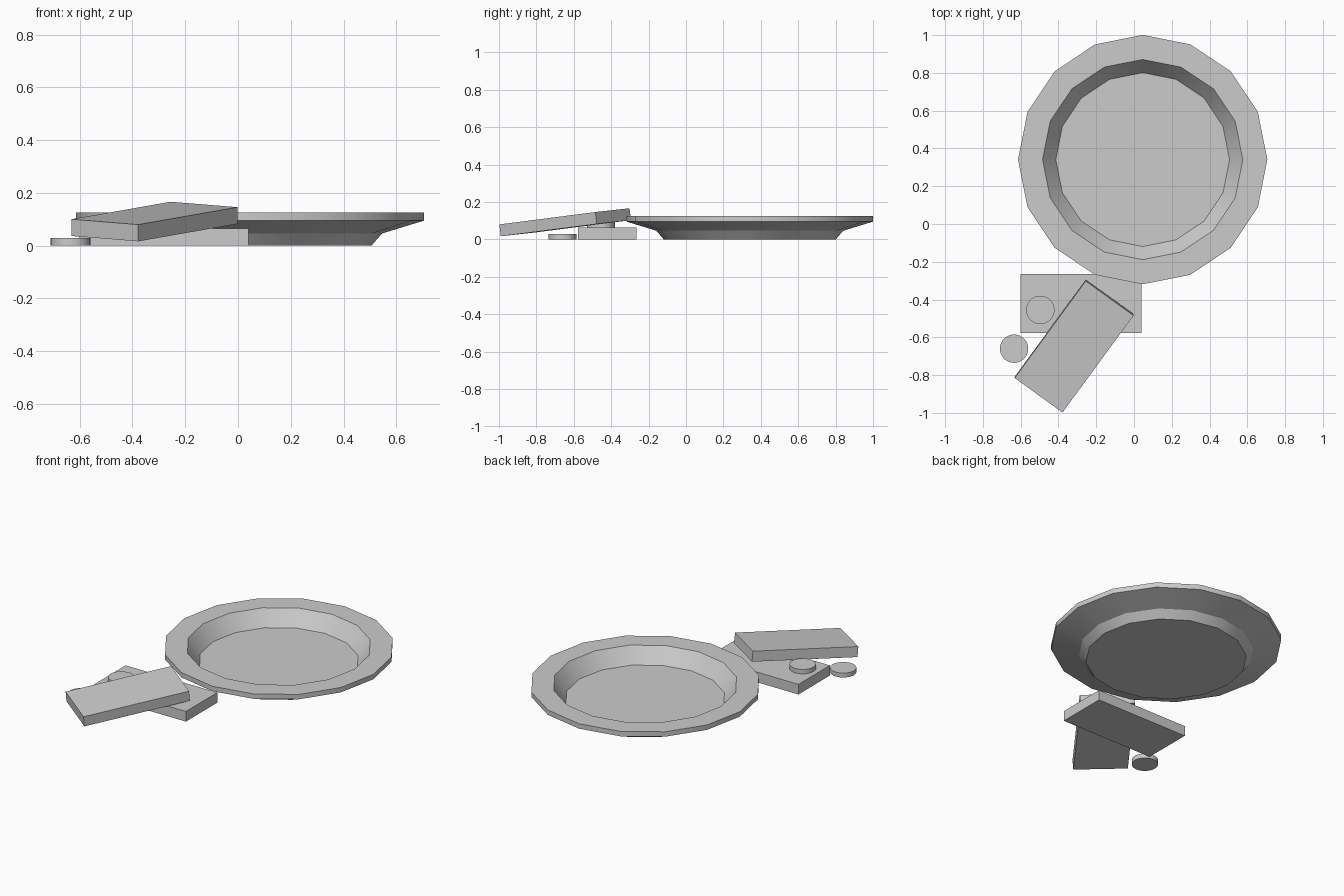
import bpy, bmesh, math
from mathutils import Vector, Matrix

if "Cube" in bpy.data.objects:
    bpy.data.objects.remove(bpy.data.objects["Cube"])


def make_object(name, bm, smooth=False):
    bmesh.ops.recalc_face_normals(bm, faces=bm.faces)
    mesh = bpy.data.meshes.new(name)
    bm.to_mesh(mesh)
    bm.free()
    ob = bpy.data.objects.new(name, mesh)
    bpy.context.collection.objects.link(ob)
    if smooth:
        bpy.ops.object.select_all(action='DESELECT')
        ob.select_set(True)
        bpy.context.view_layer.objects.active = ob
        bpy.ops.object.shade_smooth_by_angle(angle=math.radians(25))
    return ob


def lathe(name, profile, center, sides):
    # Rings from a closed (radius, height) profile, capped at both ends
    bm = bmesh.new()
    rings = []
    for r, z in profile:
        rings.append([bm.verts.new((center[0] + r * math.cos(math.tau * i / sides),
                                    center[1] + r * math.sin(math.tau * i / sides),
                                    center[2] + z)) for i in range(sides)])
    for a, b in zip(rings, rings[1:]):
        for i in range(sides):
            j = (i + 1) % sides
            bm.faces.new((a[i], a[j], b[j], b[i]))
    bm.faces.new(rings[0])
    bm.faces.new(rings[-1])
    return make_object(name, bm, True)


BAR = (0.64, 0.313, 0.064)


def bar(name, matrix):
    bm = bmesh.new()
    bmesh.ops.create_cube(bm, size=1, matrix=matrix @ Matrix.Diagonal((*BAR, 1)))
    return make_object(name, bm)


# Plate: foot, flared underside, rim, sloped well, floor
lathe("plate", [(0.46, 0), (0.50, 0.046), (0.66, 0.095), (0.66, 0.126),
                (0.53, 0.126), (0.46, 0.032)], (0.046, 0.341, 0), 16)

# Bar lying flat
bar("flat_bar", Matrix.Translation((-0.28, -0.42, BAR[2] / 2)))

# Bar leaning on the disc
along = Vector((0.376, 0.513, 0.066)).normalized()
up = Vector((0.254, -0.18, -0.02)).cross(along).normalized()
across = up.cross(along)
pose = Matrix((along, across, up)).transposed().to_4x4()
pose.translation = Vector((-0.317, -0.65, 0.123)) - up * BAR[2] / 2
bar("leaning_bar", pose)

# Small discs
for name, pos in (("disc_ground", (-0.635, -0.66, 0)),
                  ("disc_on_bar", (-0.496, -0.455, BAR[2]))):
    lathe(name, [(0.075, 0), (0.075, 0.028)], pos, 32)
